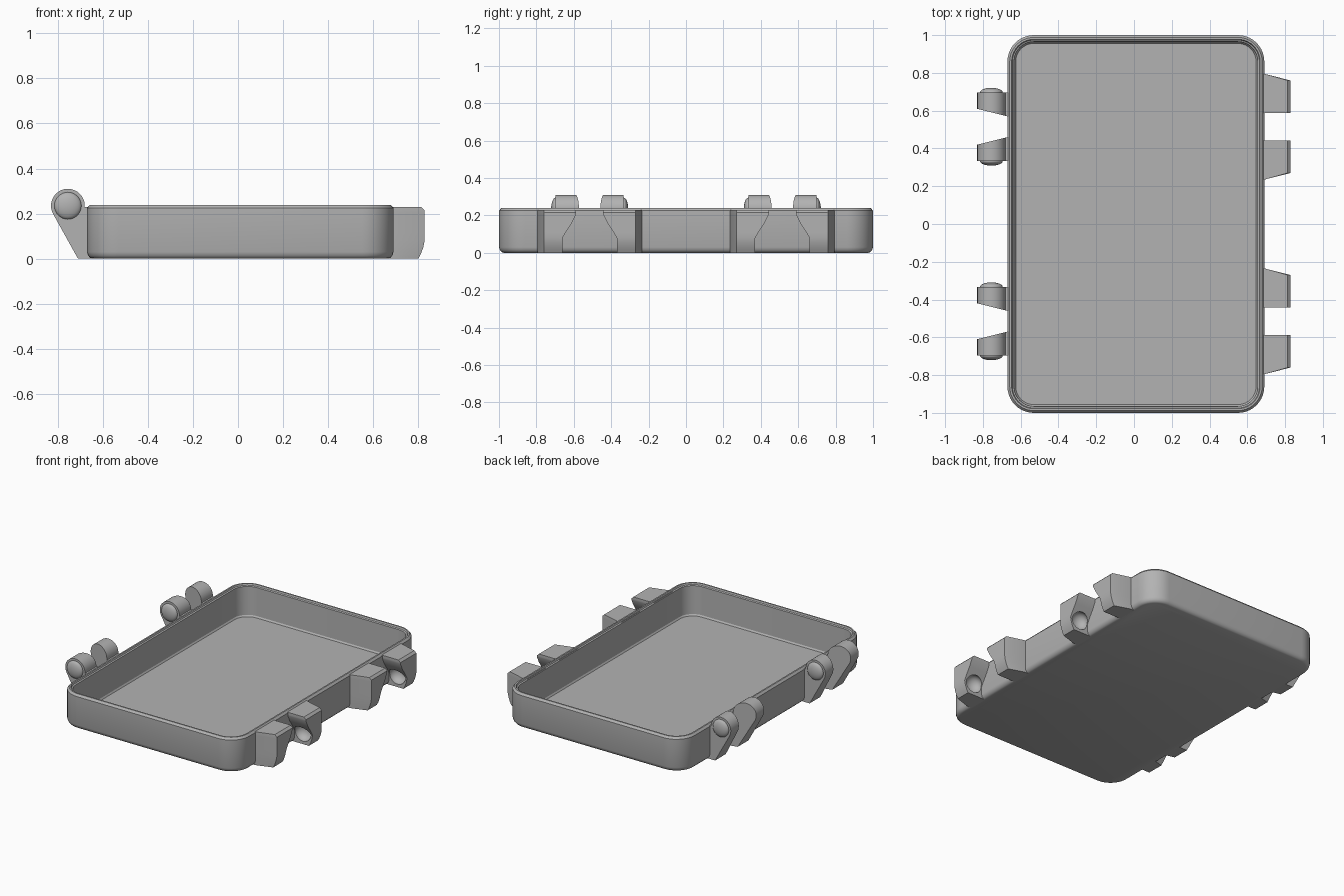
import bpy, bmesh, math
from mathutils import Matrix

cube = bpy.data.objects.get("Cube")
if cube:
    bpy.data.objects.remove(cube, do_unlink=True)

grey = bpy.data.materials.new("mid_grey")
grey.use_nodes = True
COLOR = (0.45, 0.45, 0.45, 1)
grey.diffuse_color = COLOR
grey.node_tree.nodes["Principled BSDF"].inputs["Base Color"].default_value = COLOR


def finish(bm, name, angle=30):
    bmesh.ops.recalc_face_normals(bm, faces=bm.faces)
    mesh = bpy.data.meshes.new(name)
    bm.to_mesh(mesh)
    bm.free()
    mesh.materials.append(grey)
    obj = bpy.data.objects.new(name, mesh)
    bpy.context.collection.objects.link(obj)
    smooth(obj, angle)
    return obj


def smooth(obj, angle=30):
    bpy.ops.object.select_all(action='DESELECT')
    obj.select_set(True)
    bpy.context.view_layer.objects.active = obj
    bpy.ops.object.shade_smooth_by_angle(angle=math.radians(angle))


def loft(rings):
    """Skin closed rings of points and cap both ends."""
    bm = bmesh.new()
    loops = [[bm.verts.new(p) for p in ring] for ring in rings]
    n = len(loops[0])
    for a, b in zip(loops, loops[1:]):
        for i in range(n):
            j = (i + 1) % n
            bm.faces.new((a[i], a[j], b[j], b[i]))
    bm.faces.new(loops[0])
    bm.faces.new(loops[-1])
    return bm


def rounded_rect(inset, z, cx=0.01, hx=0.68, hy=1.0, radius=0.14, steps=10):
    r = radius - inset
    ring = []
    for q, (sx, sy) in enumerate(((1, 1), (-1, 1), (-1, -1), (1, -1))):
        for i in range(steps + 1):
            a = math.pi / 2 * (q + i / steps)
            ring.append((cx + sx * (hx - radius) + r * math.cos(a),
                         sy * (hy - radius) + r * math.sin(a), z))
    return ring


def dome(centre, radius, depth):
    bm = bmesh.new()
    bmesh.ops.create_uvsphere(bm, u_segments=32, v_segments=16, radius=1)
    # poles point along y
    bmesh.ops.rotate(bm, verts=bm.verts, matrix=Matrix.Rotation(math.pi / 2, 3, 'X'))
    bmesh.ops.scale(bm, verts=bm.verts, vec=(radius, depth, radius))
    bmesh.ops.translate(bm, verts=bm.verts, vec=centre)
    return bm


# Open tray: outer wall, rim and inner wall in one profile
PROFILE = [(0.024, 0), (0.014, 0.004), (0.005, 0.014), (0, 0.03), (0, 0.225),
           (0.012, 0.239), (0.022, 0.239), (0.026, 0.229), (0.035, 0.225),
           (0.037, 0.03), (0.044, 0.02)]
finish(loft([rounded_rect(d, z) for d, z in PROFILE]), "tray")

# Hinge arm outline in x and z: round eye with a tapering tail
EYE_X, EYE_Z, EYE_R = -0.755, 0.235, 0.075
arm = [(-0.645, 0), (-0.71, 0)]
for i in range(25):
    a = math.radians(210 - i * 215 / 24)
    arm.append((EYE_X + EYE_R * math.cos(a), EYE_Z + EYE_R * math.sin(a)))
arm.append((-0.645, 0.229))


def hinge_arm(mid, side, name):
    def inner(x):
        return 0.095 - 0.25 * (x + 0.83)
    rings = [[(x, mid + side * inner(x), z) for x, z in arm],
             [(x, mid + side * 0.182, z) for x, z in arm]]
    finish(loft(rings), name + "_hinge_arm")
    finish(dome((EYE_X, mid + side * 0.182, EYE_Z), 0.06, 0.024), name + "_hinge_pin")


# Socket lug levels: height, outer x, inner face offset
LEVELS = [(0, 0.80, 0.145), (0.02, 0.811, 0.145), (0.05, 0.822, 0.145),
          (0.08, 0.828, 0.145), (0.115, 0.828, 0.125), (0.16, 0.828, 0.095),
          (0.205, 0.828, 0.073), (0.215, 0.828, 0.072), (0.23, 0.813, 0.072)]


def socket_lug(mid, side, name):
    rings = []
    for z, x, inner in LEVELS:
        rings.append([(0.66, mid + side * inner, z), (x, mid + side * inner, z),
                      (x, mid + side * 0.245, z), (0.69, mid + side * 0.28, z),
                      (0.66, mid + side * 0.28, z)])
    lug = finish(loft(rings), name + "_socket_lug")
    # Round socket cut in the inner face
    cutter = finish(dome((0.755, mid + side * 0.145, 0.08), 0.06, 0.05), "socket_cutter")
    cutter.hide_render = True
    cut = lug.modifiers.new("socket", 'BOOLEAN')
    cut.operation = 'DIFFERENCE'
    cut.solver = 'EXACT'
    cut.object = cutter
    bpy.context.view_layer.objects.active = lug
    bpy.ops.object.modifier_move_to_index(modifier="socket", index=0)
    bpy.ops.object.modifier_apply(modifier="socket")
    bpy.data.objects.remove(cutter, do_unlink=True)
    smooth(lug)


for mid, end in ((-0.515, "front"), (0.515, "back")):
    for side, place in ((-1, "near"), (1, "far")):
        hinge_arm(mid, side, f"{end}_{place}")
        socket_lug(mid, side, f"{end}_{place}")
